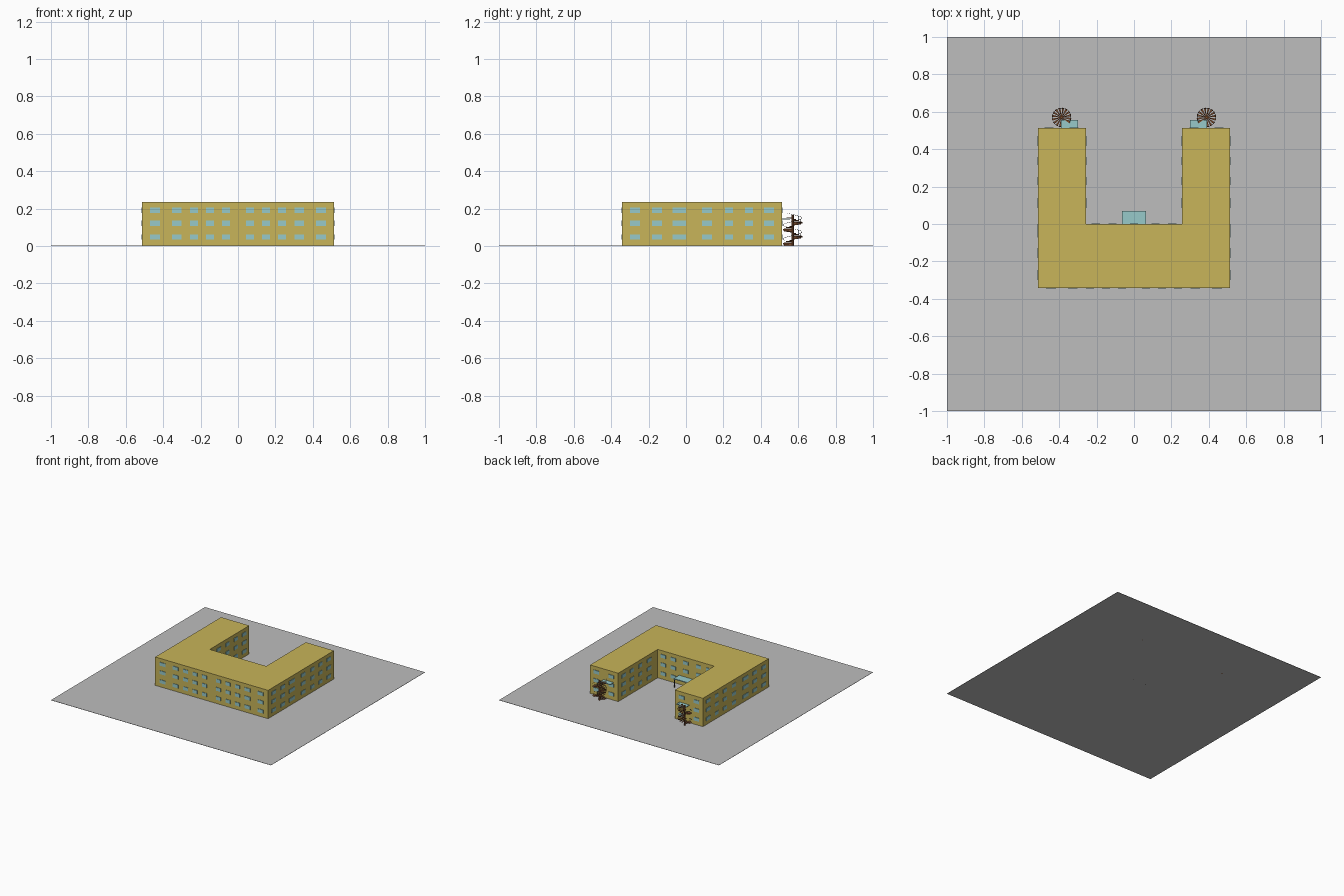
import bpy, bmesh, math
from mathutils import Matrix, Vector

if "Cube" in bpy.data.objects:
    bpy.data.objects.remove(bpy.data.objects["Cube"])


def mat(name, rgb):
    m = bpy.data.materials.new(name)
    m.diffuse_color = (*rgb, 1)
    m.use_nodes = True
    m.node_tree.nodes["Principled BSDF"].inputs["Base Color"].default_value = m.diffuse_color
    return m


OCHRE = mat("ochre_wall", (0.58, 0.46, 0.10))
GREY = mat("paving_grey", (0.51, 0.51, 0.51))
BLUE = mat("pale_blue_glass", (0.31, 0.59, 0.59))
BROWN = mat("rust_brown", (0.22, 0.08, 0.03))
DARK = mat("dark_metal", (0.06, 0.05, 0.04))


def finish(bm, name, material):
    bmesh.ops.recalc_face_normals(bm, faces=bm.faces)
    me = bpy.data.meshes.new(name)
    bm.to_mesh(me)
    bm.free()
    me.materials.append(material)
    ob = bpy.data.objects.new(name, me)
    bpy.context.collection.objects.link(ob)
    return ob


def add_box(bm, x0, x1, y0, y1, z0, z1):
    m = Matrix.Translation(((x0 + x1) / 2, (y0 + y1) / 2, (z0 + z1) / 2))
    m = m @ Matrix.Diagonal((x1 - x0, y1 - y0, z1 - z0, 1))
    bmesh.ops.create_cube(bm, size=1, matrix=m)


def add_rod(bm, a, b, r, sides=6):
    a, b = Vector(a), Vector(b)
    d = b - a
    m = Matrix.Translation((a + b) / 2) @ d.to_track_quat('Z', 'Y').to_matrix().to_4x4()
    bmesh.ops.create_cone(bm, cap_ends=True, segments=sides, radius1=r, radius2=r,
                          depth=d.length, matrix=m)


W, FRONT, BACK, INNER, H = 0.513, -0.342, 0.513, 0.257, 0.235

# paved plot
bm = bmesh.new()
add_box(bm, -1, 1, -1, 1, 0, 0.002)
finish(bm, "paved_plot", GREY)

# U-shaped block, one extruded outline
bm = bmesh.new()
outline = [(-W, FRONT), (W, FRONT), (W, BACK), (INNER, BACK),
           (INNER, 0), (-INNER, 0), (-INNER, BACK), (-W, BACK)]
face = bm.faces.new([bm.verts.new((x, y, 0.001)) for x, y in outline])
ext = bmesh.ops.extrude_face_region(bm, geom=[face])
bmesh.ops.translate(bm, vec=(0, 0, H - 0.001),
                    verts=[v for v in ext["geom"] if isinstance(v, bmesh.types.BMVert)])
finish(bm, "building_block", OCHRE)

# windows: thin plates on three floors
FLOORS = (0.048, 0.122, 0.191)
HH, T = 0.014, 0.004


def windows(name, axis, wall, out, spots):
    """axis is the one the windows run along; out is the outward sign."""
    bm = bmesh.new()
    a, b = sorted((wall - out * 0.001, wall + out * T))
    for z in FLOORS:
        for c, w in spots:
            if axis == 'x':
                add_box(bm, c - w / 2, c + w / 2, a, b, z - HH, z + HH)
            else:
                add_box(bm, a, b, c - w / 2, c + w / 2, z - HH, z + HH)
    finish(bm, name, BLUE)


def both(spots):
    return [(s * c, w) for c, w in spots for s in (-1, 1)]


windows("front_windows", 'x', FRONT, -1,
        both([(0.444, .052), (0.327, .052), (0.235, .042), (0.15, .042), (0.064, .042)]))
side = [(-0.273, .052), (-0.155, .052), (-0.037, .072), (0.112, .052),
        (0.23, .044), (0.337, .044), (0.444, .052)]
for s, n in ((-1, "left"), (1, "right")):
    windows(n + "_side_windows", 'y', s * W, s, side)
    windows(n + "_court_windows", 'y', s * INNER, -s, side[3:])
    windows(n + "_end_windows", 'x', BACK, 1, [(s * 0.455, .048), (s * 0.32, .048)])
windows("court_back_windows", 'x', 0, 1, both([(0.205, .045), (0.115, .045)]) + [(0, .045)])

# courtyard entrance canopy on posts, with door
bm = bmesh.new()
add_box(bm, -0.063, 0.063, 0, 0.07, 0.068, 0.075)
finish(bm, "entrance_canopy", BLUE)
bm = bmesh.new()
for s in (-1, 1):
    add_box(bm, s * 0.059 - 0.003, s * 0.059 + 0.003, 0.063, 0.069, 0, 0.068)
finish(bm, "canopy_posts", DARK)

# spiral fire stairs, mirrored on each wing end
CX, CY, R, PITCH, N = 0.387, 0.57, 0.052, 0.075, 32
for s, n in ((-1, "left"), (1, "right")):
    steps, rail = bmesh.new(), bmesh.new()
    prev = None
    for i in range(N):
        ang = math.radians(-54) - 2 * math.pi * i / 16
        z = 0.004 + PITCH * i / 16
        ring = []
        for dz in (0, 0.004):
            for r, da in ((0.006, -.2), (R, -.11), (R, .11), (0.006, .2)):
                ring.append(steps.verts.new((s * (CX - r * math.cos(ang + da)),
                                             CY + r * math.sin(ang + da), z + dz)))
        for q in ((0, 1, 2, 3), (4, 5, 6, 7), (0, 1, 5, 4), (1, 2, 6, 5),
                  (2, 3, 7, 6), (3, 0, 4, 7)):
            steps.faces.new([ring[k] for k in q])
        # thin helical handrail with balusters
        p = Vector((s * (CX - R * .97 * math.cos(ang)), CY + R * .97 * math.sin(ang), z + 0.026))
        if prev:
            add_rod(rail, prev, p, 0.0009, 4)
        if i % 4 == 0:
            add_rod(rail, p - Vector((0, 0, 0.024)), p, 0.0009, 4)
        prev = p
    finish(steps, n + "_stair_steps", BROWN)
    finish(rail, n + "_stair_rail", DARK)
    bm = bmesh.new()
    add_rod(bm, (s * CX, CY, 0), (s * CX, CY, 0.165), 0.007, 10)
    finish(bm, n + "_stair_pole", BROWN)
    # landing to the upper door
    bm = bmesh.new()
    x0, x1 = sorted((s * 0.30, s * 0.39))
    add_box(bm, x0, x1, BACK, 0.556, 0.143, 0.148)
    finish(bm, n + "_stair_landing", BLUE)
